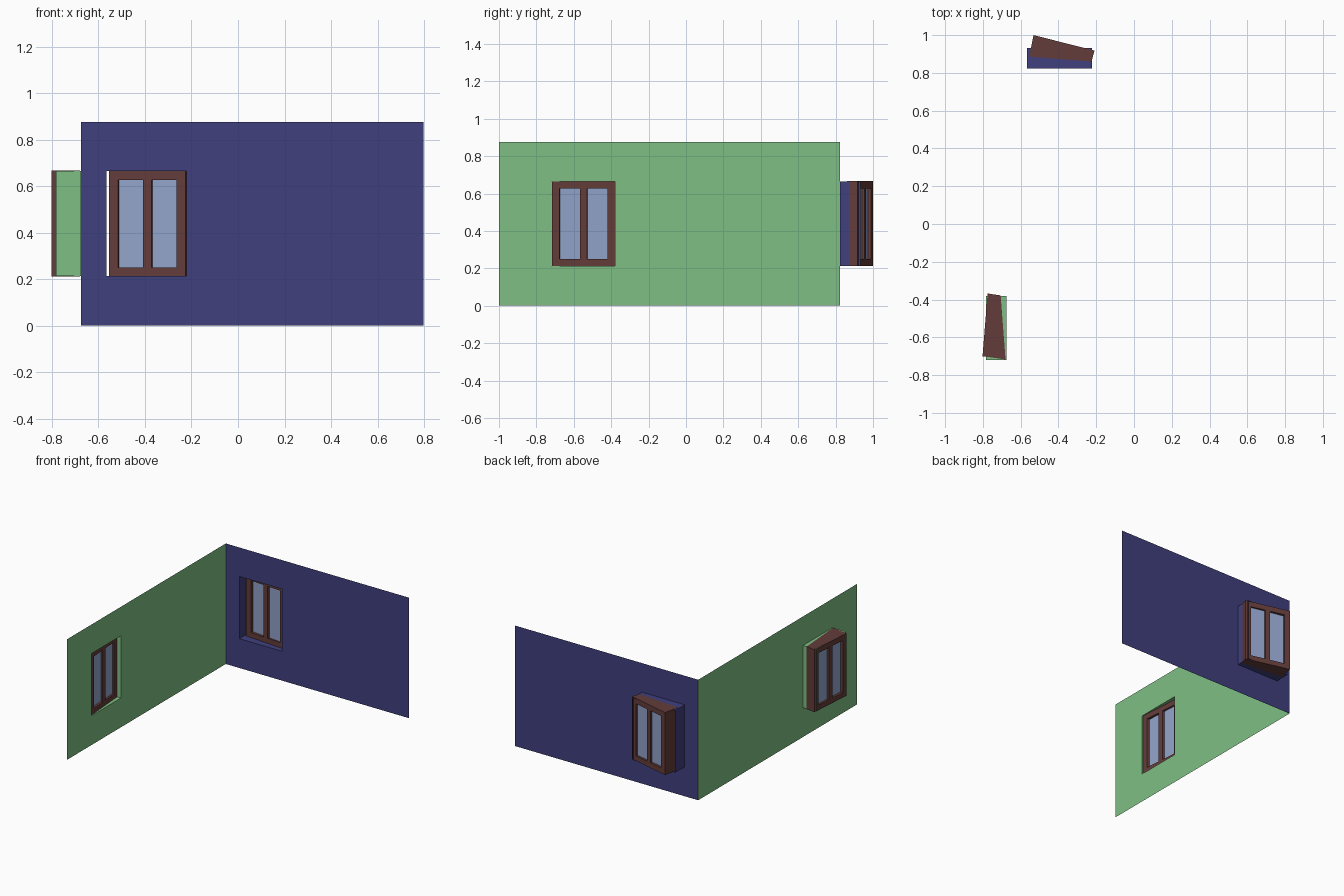
import bpy
from mathutils import Vector

if "Cube" in bpy.data.objects:
    bpy.data.objects.remove(bpy.data.objects["Cube"])


def material(name, rgb):
    m = bpy.data.materials.new(name)
    m.diffuse_color = (*rgb, 1)
    m.use_nodes = True
    m.node_tree.nodes["Principled BSDF"].inputs["Base Color"].default_value = m.diffuse_color
    return m


BLUE = material("blue_paint", (0.05, 0.05, 0.21))
GREEN = material("green_paint", (0.21, 0.52, 0.23))
WOOD = material("brown_wood", (0.125, 0.046, 0.042))
GLASS = material("window_glass", (0.29, 0.37, 0.60))

H = 0.876              # wall height
Z0, Z1 = 0.213, 0.665  # window opening bottom and top


def mesh_object(name, verts, faces, mat):
    me = bpy.data.meshes.new(name)
    me.from_pydata(verts, [], faces)
    me.materials.append(mat)
    me.validate()
    ob = bpy.data.objects.new(name, me)
    bpy.context.collection.objects.link(ob)
    return ob


def wall(name, place, a0, a1, h0, h1, depth, mat):
    """Thin wall sheet with a window hole and reveal; place(a, d, z) -> point."""
    def ring(l, r, b, t, d):
        return [place(l, d, b), place(r, d, b), place(r, d, t), place(l, d, t)]
    verts = (ring(a0, a1, 0, H, 0) + ring(h0, h1, Z0, Z1, 0)
             + ring(h0, h1, Z0, Z1, depth))
    faces = []
    for k in (0, 4):
        for i in range(4):
            j = (i + 1) % 4
            faces.append((k + i, k + j, k + 4 + j, k + 4 + i))
    return mesh_object(name, verts, faces, mat)


def window(name, inner, outer):
    """Wedge-shaped casement between an inner and an outer plan line."""
    i0, i1, o0, o1 = (Vector(p) for p in (*inner, *outer))

    def prism(part, u0, u1, t0, t1, z0, z1, mat):
        def pt(u, t, z):
            p = i0.lerp(i1, u).lerp(o0.lerp(o1, u), t)
            return (p.x, p.y, z)
        verts = [pt(u, t, z) for z in (z0, z1)
                 for u, t in ((u0, t0), (u1, t0), (u1, t1), (u0, t1))]
        faces = [(3, 2, 1, 0), (4, 5, 6, 7), (0, 1, 5, 4),
                 (1, 2, 6, 5), (2, 3, 7, 6), (3, 0, 4, 7)]
        mesh_object(f"{name}_{part}", verts, faces, mat)

    lo, hi = Z0 - 0.001, Z1 + 0.001
    b, t = 0.249, 0.627
    # frame: sill, head, side stiles and mullion
    prism("sill", 0, 1, 0, 1, lo, b, WOOD)
    prism("head", 0, 1, 0, 1, t, hi, WOOD)
    for part, u0, u1 in (("left_stile", 0, 0.12), ("mullion", 0.445, 0.555),
                         ("right_stile", 0.88, 1)):
        prism(part, u0, u1, 0, 1, b, t, WOOD)
    # recessed panes
    for part, u0, u1 in (("left_pane", 0.12, 0.445), ("right_pane", 0.555, 0.88)):
        prism(part, u0, u1, 0.17, 0.83, b, t, GLASS)


XC, YC = -0.675, 0.824  # corner where the walls meet

# walls with window reveals pointing outward
wall("back_wall", lambda a, d, z: (a, YC + d, z), XC, 0.798, -0.566, -0.222, 0.108, BLUE)
wall("left_wall", lambda a, d, z: (XC - d, a, z), -1.0, YC, -0.72, -0.38, 0.108, GREEN)

# slightly skewed windows
window("back_window", ((-0.555, 0.886), (-0.225, 0.860)), ((-0.532, 1.0), (-0.209, 0.918)))
window("left_window", ((-0.680, -0.717), (-0.706, -0.378)), ((-0.802, -0.70), (-0.775, -0.368)))
